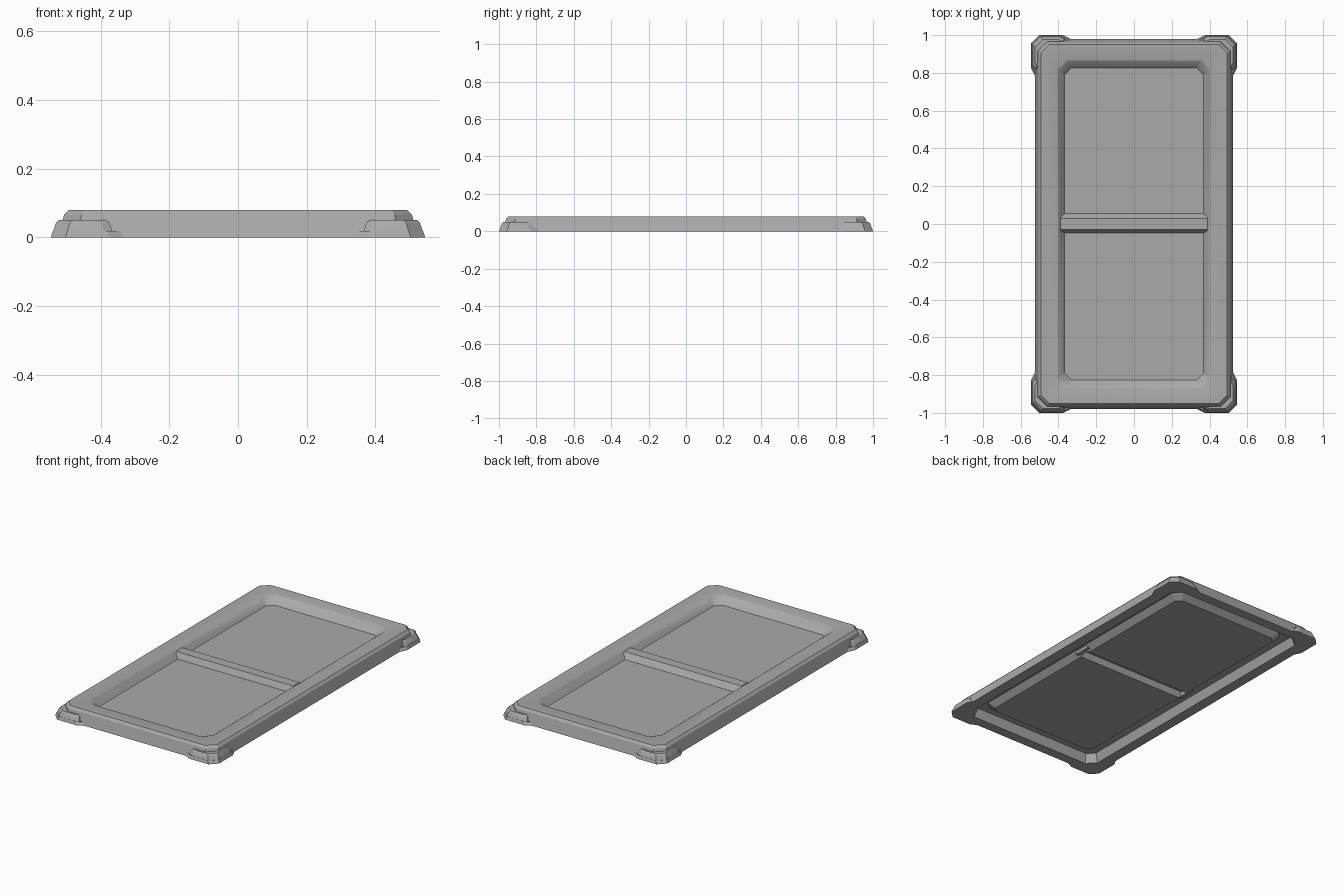
import bpy
import bmesh
import math

old = bpy.data.objects.get("Cube")
if old:
    bpy.data.objects.remove(old, do_unlink=True)

GREY = (0.40, 0.40, 0.40, 1.0)
grey = bpy.data.materials.new("plain grey")
grey.use_nodes = True
grey.diffuse_color = GREY
grey.node_tree.nodes["Principled BSDF"].inputs["Base Color"].default_value = GREY


def loft(name, rings):
    """Skin a stack of equal-length point rings and cap both ends."""
    bm = bmesh.new()
    loops = [[bm.verts.new(p) for p in ring] for ring in rings]
    n = len(loops[0])
    for a, b in zip(loops, loops[1:]):
        for i in range(n):
            j = (i + 1) % n
            bm.faces.new((a[i], a[j], b[j], b[i]))
    bm.faces.new(loops[0][::-1])
    bm.faces.new(loops[-1])
    bmesh.ops.recalc_face_normals(bm, faces=bm.faces)
    mesh = bpy.data.meshes.new(name)
    bm.to_mesh(mesh)
    bm.free()
    mesh.materials.append(grey)
    obj = bpy.data.objects.new(name, mesh)
    bpy.context.collection.objects.link(obj)
    return obj


def chamfered(hx, hy, c, z):
    """Rectangle with cut corners, counter-clockwise."""
    return [(hx, -hy + c, z), (hx, hy - c, z), (hx - c, hy, z), (-hx + c, hy, z),
            (-hx, hy - c, z), (-hx, -hy + c, z), (-hx + c, -hy, z), (hx - c, -hy, z)]


def bar(name, hx, section):
    """Prism along x from a y-z section."""
    return loft(name, [[(x, y, z) for y, z in section] for x in (-hx, hx)])


def combine(target, tool, operation):
    mod = target.modifiers.new(operation.lower(), 'BOOLEAN')
    mod.operation = operation
    mod.solver = 'EXACT'
    mod.object = tool
    tool.hide_render = True
    bpy.context.view_layer.objects.active = target
    bpy.ops.object.modifier_apply(modifier=mod.name)
    bpy.data.objects.remove(tool, do_unlink=True)


def finish(obj):
    bpy.ops.object.select_all(action='DESELECT')
    obj.select_set(True)
    bpy.context.view_layer.objects.active = obj
    bpy.ops.object.shade_smooth_by_angle(angle=math.radians(25))


# Pressed tray: underside panel, hollow rim channel, outer skirt, rim, recess floor
tray = loft("tray_panel", [chamfered(*r) for r in [
    (0.36, 0.82, 0.03, 0.02),
    (0.395, 0.855, 0.04, 0.052),
    (0.44, 0.90, 0.04, 0.052),
    (0.46, 0.92, 0.05, 0.0),
    (0.525, 0.98, 0.06, 0.0),
    (0.506, 0.962, 0.05, 0.066),
    (0.493, 0.95, 0.045, 0.08),
    (0.408, 0.87, 0.05, 0.08),
    (0.40, 0.862, 0.05, 0.075),
    (0.368, 0.825, 0.035, 0.036),
]])

# Cross rib: raised on top, hollow underneath
combine(tray, bar("rib", 0.39, [(-0.048, 0.03), (-0.048, 0.036), (-0.03, 0.07),
                                (0.03, 0.07), (0.055, 0.036), (0.055, 0.03)]), 'UNION')
combine(tray, bar("rib_hollow", 0.365, [(-0.04, 0.01), (-0.018, 0.052),
                                        (0.018, 0.052), (0.04, 0.01)]), 'DIFFERENCE')
finish(tray)


def guard_ring(sx, sy, end_x, end_y, ox, oy, c, taper, z):
    """L-shaped outline of a corner guard, hugging the skirt."""
    pts = [(end_x, 0.94), (end_x, oy - taper), (end_x + taper * 2, oy), (ox - c, oy),
           (ox, oy - c), (ox, end_y + taper * 2), (ox - taper, end_y),
           (0.485, end_y), (0.485, 0.90), (0.45, 0.94)]
    return [(sx * x, sy * y, z) for x, y in pts]


# Stepped guards on the four corners
for sy, row in ((-1, "front"), (1, "back")):
    for sx, side in ((1, "left"), (-1, "right")):
        foot = loft(f"{row}_{side}_guard_foot", [guard_ring(sx, sy, *r) for r in [
            (0.335, 0.785, 0.545, 1.0, 0.042, 0.02, 0.0),
            (0.342, 0.795, 0.539, 0.994, 0.042, 0.02, 0.018)]])
        block = loft(f"{row}_{side}_guard_block", [guard_ring(sx, sy, *r) for r in [
            (0.365, 0.815, 0.54, 0.995, 0.042, 0.012, 0.012),
            (0.373, 0.825, 0.530, 0.985, 0.04, 0.012, 0.042),
            (0.385, 0.833, 0.523, 0.978, 0.04, 0.01, 0.05)]])
        finish(foot)
        finish(block)
